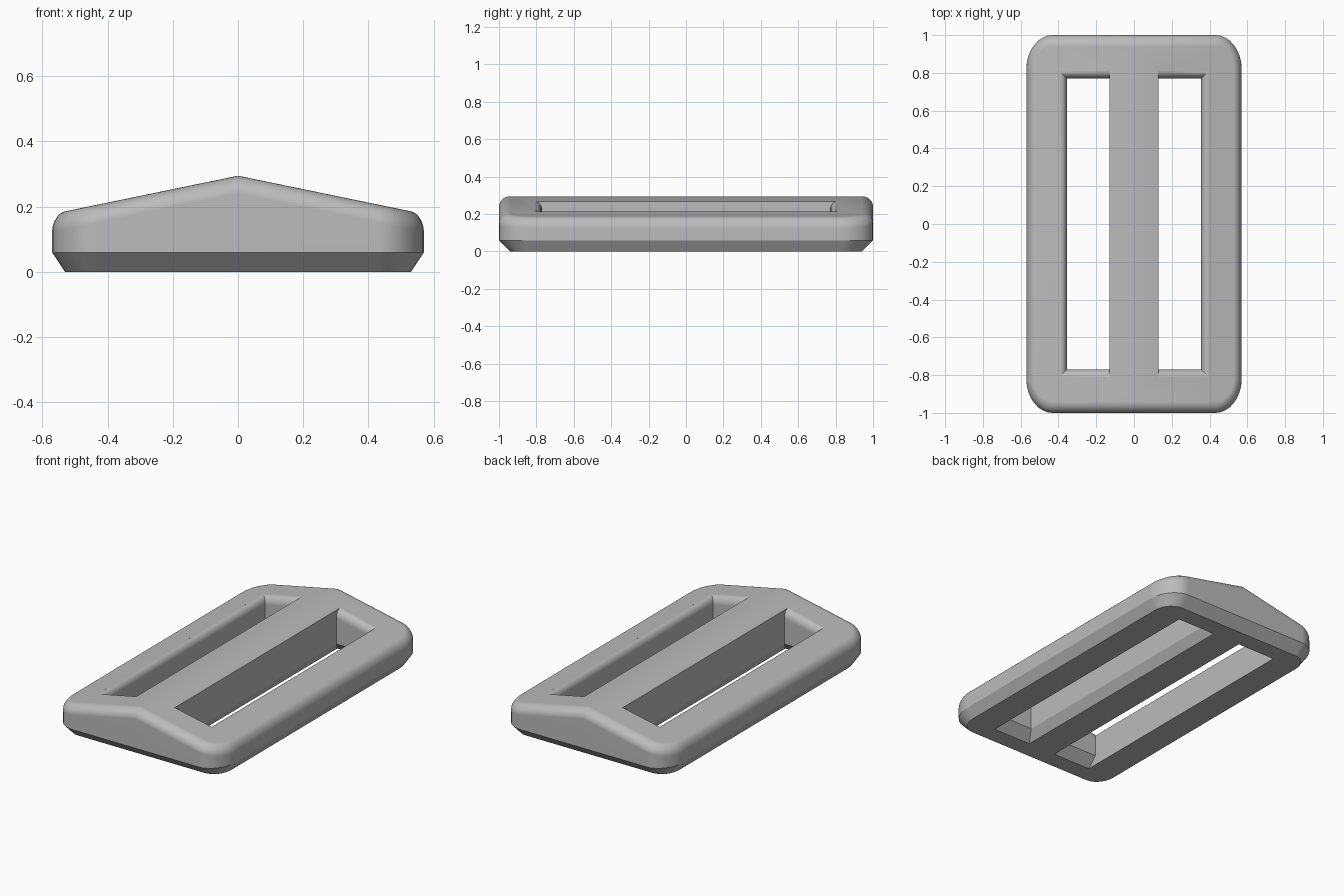
import bpy
import bmesh
from math import sin, cos, pi

cube = bpy.data.objects.get("Cube")
if cube:
    bpy.data.objects.remove(cube, do_unlink=True)

HX, HY = 0.57, 1.0          # half width and half length
PEAK, SLOPE = 0.295, 0.206  # gabled top
RIM = 0.06                  # height of the bottom chamfer
STEPS = 8


def roof(x):
    return PEAK - SLOPE * abs(x)


def outline(inset):
    """Rounded rectangle with a point on the ridge at each end."""
    dx, dy = 0.04 * inset, 0.06 * inset
    rx, ry = 0.14 - dx, 0.18 - dy
    cx, cy = HX - 0.14, HY - 0.18
    right = [(cx + rx * cos(a), cy + ry * sin(a))
             for a in (pi / 2 * i / STEPS for i in range(STEPS + 1))]
    half = [(x, -y) for x, y in reversed(right)] + right
    half = [(0, dy - HY)] + half + [(0, HY - dy)]
    return half + [(-x, y) for x, y in reversed(half[1:-1])]


def loft(name, rings, split=None):
    """Skin closed rings; the caps may be split into two flat halves."""
    bm = bmesh.new()
    loops = [[bm.verts.new(p) for p in ring] for ring in rings]
    n = len(loops[0])
    for low, high in zip(loops, loops[1:]):
        for i in range(n):
            j = (i + 1) % n
            bm.faces.new((low[i], low[j], high[j], high[i]))
    bm.faces.new(loops[0][::-1])
    top = loops[-1]
    if split:
        bm.faces.new(top[:split + 1])
        bm.faces.new(top[split:] + top[:1])
    else:
        bm.faces.new(top)
    bmesh.ops.recalc_face_normals(bm, faces=bm.faces)
    mesh = bpy.data.meshes.new(name)
    bm.to_mesh(mesh)
    bm.free()
    obj = bpy.data.objects.new(name, mesh)
    bpy.context.collection.objects.link(obj)
    return obj


# Body: chamfered base, upright wall, rounded shoulder, gabled top
rings = [[(x, y, 0) for x, y in outline(1)],
         [(x, y, RIM) for x, y in outline(0)]]
for i in range(STEPS + 1):
    t = pi / 2 * i / STEPS
    rings.append([(x, y, roof(x) - 0.055 * (1 - sin(t)))
                  for x, y in outline(1 - cos(t))])
body = loft("strap_slider_body", rings, split=len(rings[0]) // 2)


def slot_ring(side, inner, outer, end, height):
    corners = [(inner, -end), (outer, -end), (outer, end), (inner, end)]
    return [(side * x, y, height(x)) for x, y in corners]


# Slots: undercut below the bar and ends, rounded above the rail and ends
for side, word in ((1, "left"), (-1, "right")):
    rings = [slot_ring(side, 0.083, 0.355, 0.85, lambda x: -0.02),
             slot_ring(side, 0.13, 0.355, 0.77, lambda x: RIM)]
    for i in range(STEPS + 1):
        t = pi / 2 * 0.98 * i / STEPS
        grow = 0.04 * (1 - cos(t))
        drop = 0.05 * (1 - sin(t))
        rings.append(slot_ring(side, 0.13, 0.355 + grow, 0.77 + grow,
                               lambda x, d=drop: roof(x) - d))
    rings.append(slot_ring(side, 0.13, 0.395, 0.81, lambda x: roof(x) + 0.1))
    cutter = loft(word + "_slot_cutter", rings)
    cutter.hide_render = True
    mod = body.modifiers.new("slot", "BOOLEAN")
    mod.operation = "DIFFERENCE"
    mod.solver = "EXACT"
    mod.object = cutter
    bpy.context.view_layer.objects.active = body
    bpy.ops.object.modifier_apply(modifier=mod.name)
    bpy.data.objects.remove(cutter, do_unlink=True)

# Finish
grey = bpy.data.materials.new("plain_grey")
grey.use_nodes = True
colour = (0.5, 0.5, 0.5, 1)
grey.diffuse_color = colour
grey.node_tree.nodes["Principled BSDF"].inputs["Base Color"].default_value = colour
body.data.materials.clear()
body.data.materials.append(grey)

bpy.ops.object.select_all(action="DESELECT")
body.select_set(True)
bpy.context.view_layer.objects.active = body
bpy.ops.object.shade_smooth_by_angle(angle=pi / 6)
weighted = body.modifiers.new("weighted_normals", "WEIGHTED_NORMAL")
weighted.keep_sharp = True
